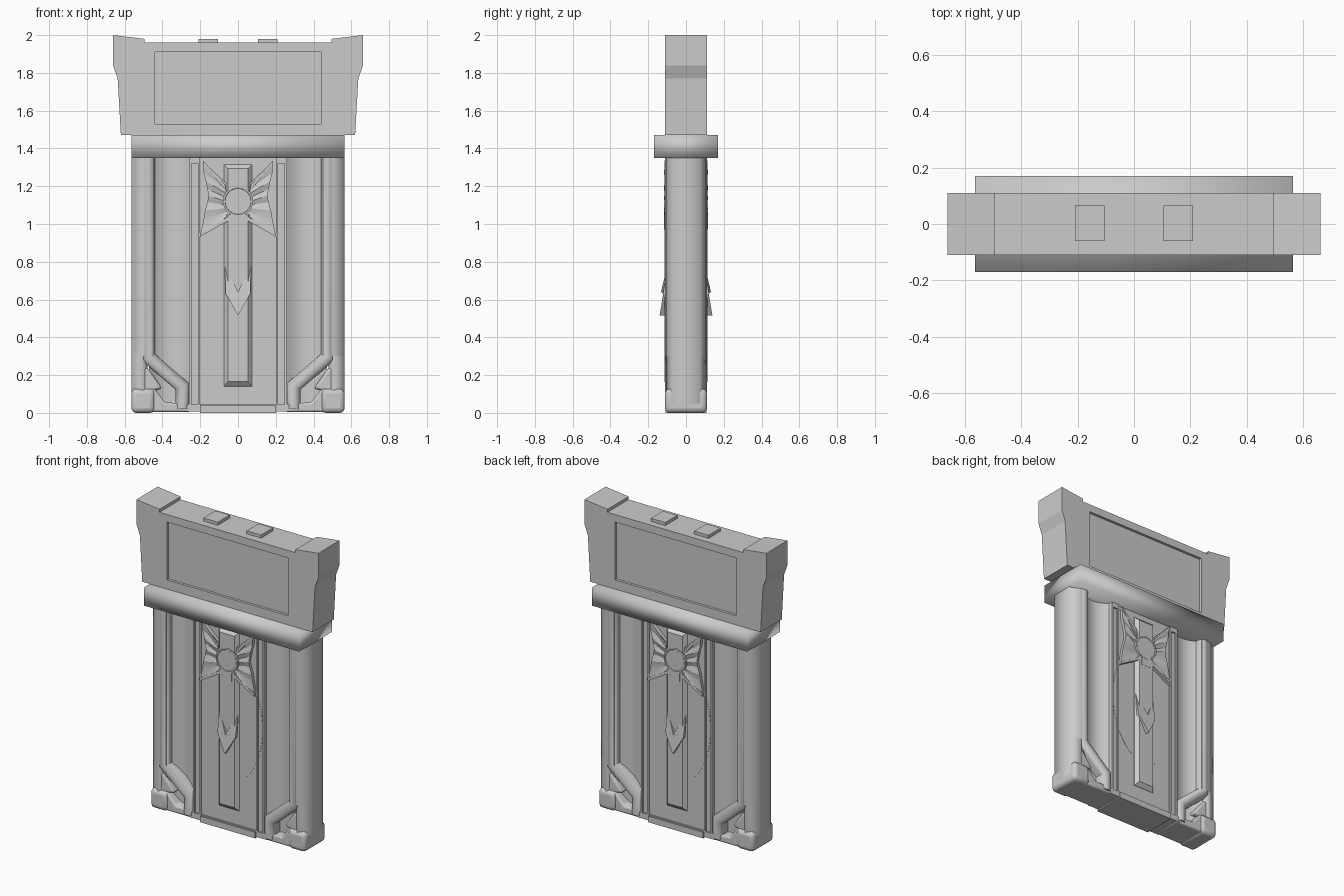
import bpy, bmesh
from math import sin, cos, pi
from mathutils import Vector

if "Cube" in bpy.data.objects:
    bpy.data.objects.remove(bpy.data.objects["Cube"])


def finish(name, bm, mirror="", smooth=0, bevel=0):
    """Turn a bmesh into an object, mirrored over the named axes."""
    me = bpy.data.meshes.new(name)
    bm.to_mesh(me)
    bm.free()
    ob = bpy.data.objects.new(name, me)
    bpy.context.collection.objects.link(ob)
    if bevel:
        m = ob.modifiers.new("bevel", 'BEVEL')
        m.width, m.segments, m.limit_method = bevel, 3, 'ANGLE'
    if mirror:
        m = ob.modifiers.new("mirror", 'MIRROR')
        m.use_axis = ("x" in mirror, "y" in mirror, False)
        m.use_mirror_merge = False
    if smooth:
        me.shade_smooth()
        me.set_sharp_from_angle(angle=smooth * pi / 180)
    return ob


def loft(name, rings, **kw):
    """Skin equal-length rings of 3D points and cap the ends."""
    bm = bmesh.new()
    vs = [[bm.verts.new(p) for p in r] for r in rings]
    n = len(vs[0])
    for a, b in zip(vs, vs[1:]):
        for i in range(n):
            j = (i + 1) % n
            bm.faces.new((a[i], a[j], b[j], b[i]))
    bm.faces.new(vs[0])
    bm.faces.new(vs[-1])
    bmesh.ops.recalc_face_normals(bm, faces=bm.faces[:])
    return finish(name, bm, **kw)


def prism(name, pts, y0, y1, **kw):
    return loft(name, [[(x, y, z) for x, z in pts] for y in (y0, y1)], **kw)


def column(name, pts, z0, z1, **kw):
    return loft(name, [[(x, y, z) for x, y in pts] for z in (z0, z1)], **kw)


def rect(x0, x1, z0, z1):
    return [(x0, z0), (x1, z0), (x1, z1), (x0, z1)]


# Head block with flared shoulders, and a shallow recessed panel on both faces
half = [(.62, 1.47), (.637, 1.77), (.662, 1.84), (.662, 2), (.495, 1.98), (.495, 1.96)]
head = prism("head_block", half + [(-x, z) for x, z in reversed(half)], -.11, .11)
cutter = prism("panel_cutter", rect(-.44, .44, 1.53, 1.91), -.2, -.093, mirror="y")
cutter.hide_render = True
cutter.hide_set(True)
m = head.modifiers.new("panels", 'BOOLEAN')
m.object, m.operation, m.solver = cutter, 'DIFFERENCE', 'EXACT'
prism("top_stud", rect(.105, .21, 1.955, 1.98), -.06, .065, mirror="x")

# Collar under the head
prism("collar", rect(-.565, .565, 1.35, 1.47), -.17, .17, smooth=100)

# Side frames with chamfered front and back edges
column("side_frame", [(.565, -.075), (.565, .075), (.505, .105), (.45, .105), (.45, -.105), (.505, -.105)],
       .3, 1.36, mirror="x", smooth=80)
column("side_frame_lower", [(.565, -.075), (.565, .075), (.505, .105), (.48, .08), (.48, -.08), (.505, -.105)],
       .05, .305, mirror="x", smooth=80)

# Scooped channels between side frame and middle
arc = [(.47, -.085), (.44, -.062), (.40, -.042), (.355, -.034), (.31, -.042), (.275, -.062), (.24, -.085)]
column("scooped_channel", arc + [(x, -y) for x, y in reversed(arc)], .03, 1.36, mirror="x", smooth=60)

# Raised tube that runs down the frame and kinks inward at the bottom
path = [Vector(p) for p in ((.475, 1.36), (.475, .295), (.295, .14), (.295, .02))]
section = [(.036 * s, y) for s, y in
           ((-1, -.02), (-1, -.08), (-.8, -.098), (-.4, -.109), (0, -.112),
            (.4, -.109), (.8, -.098), (1, -.08), (1, -.02))]
rings = []
for i, p in enumerate(path):
    b = (path[i + 1] - p).normalized() if i < 3 else (p - path[2]).normalized()
    a = (p - path[i - 1]).normalized() if i else b
    na, nb = Vector((-a.y, a.x)), Vector((-b.y, b.x))
    n = (na + nb) / (1 + na.dot(nb))
    rings.append([(p.x + n.x * o, y, p.y + n.y * o) for o, y in section])
loft("frame_tube", rings, mirror="xy", smooth=40)

# Corner feet, rounded, with an inward step
prism("corner_foot", rect(.44, .565, 0, .128), -.112, .112, mirror="x", smooth=60, bevel=.026)
prism("foot_wedge", [(.48, .005), (.48, .13), (.44, .125), (.385, .055), (.25, .05), (.25, .005)],
      -.1, .1, mirror="x", smooth=50, bevel=.012)
prism("corner_boss", [(.40, .13), (.51, .1), (.51, .24), (.48, .24)], -.092, .092,
      mirror="x", smooth=60, bevel=.02)

# Bottom bar and plate
prism("bottom_bar", rect(-.28, .28, .008, .045), -.1, .1)
prism("bottom_plate", rect(-.2, .2, 0, .04), -.108, .108)

# Middle slab with rails and an oval plate that swells over the rails
prism("middle_slab", rect(-.205, .205, .03, 1.36), -.09, .09)
prism("rail", rect(.19, .255, .03, 1.36), -.09, .09, mirror="x")
for x in (.207, .253):
    prism("rail_edge", rect(x - .006, x + .006, .045, 1.355), -.1, .1, mirror="x")
prism("rail_cap", rect(.205, .25, 1.32, 1.36), -.1, .1, mirror="x")
prism("oval_plate", [(.243 * cos(t * pi / 24), .72 + .4 * sin(t * pi / 24)) for t in range(48)],
      -.0915, .0915)


# Raised centre bars with sloping edges
def raised(name, x, z0, z1, top, bottom):
    outer, inner = rect(-x, x, z0, z1), rect(-x + .022, x - .022, z0 + bottom, z1 - top)
    loft(name, [[(u, y, z) for u, z in r] for r, y in
                ((outer, -.08), (outer, -.092), (inner, -.114))], mirror="y")


raised("long_bar", .075, .14, 1.05, 0, .025)
raised("top_bar", .075, 1.16, 1.315, .022, 0)

# Forked spike on the bar, standing out further at its tip, with a central ridge
spike = [(-.07, .79), (-.065, .63), (0, .515), (.065, .63), (.07, .79), (0, .64)]
loft("forked_spike", [[(x, -.09, z) for x, z in spike],
                      [(x, -min(.14, .11 + (.79 - z) * .15) + abs(x) * .2, z) for x, z in spike]],
     mirror="y")

# Pleated wings fanning out from the keyhole, alternating ridge and groove
rim = [(.185, 1.33), (.182, 1.27), (.17, 1.225), (.162, 1.185), (.155, 1.15),
       (.162, 1.115), (.175, 1.07), (.185, 1.01), (.2, .935)]
R = .078
bm = bmesh.new()
rows = []
for i, (xo, zo) in enumerate(rim):
    t = (65 - 15.5 * i) * pi / 180
    xi, zi = R * cos(t), 1.12 + R * sin(t)
    h = .117 if i % 2 == 0 else .1
    xm, zm = xi * .4 + xo * .6, zi * .4 + zo * .6
    rows.append([bm.verts.new(p) for p in ((xi, -.08, zi), (xi, -.103, zi), (xm, -h, zm),
                                           (xo, -.109, zo), (xo, -.08, zo))])
for a, b in zip(rows, rows[1:]):
    for k in range(5):
        j = (k + 1) % 5
        bm.faces.new((a[k], a[j], b[j], b[k]))
bm.faces.new(rows[0])
bm.faces.new(rows[-1])
bmesh.ops.recalc_face_normals(bm, faces=bm.faces[:])
finish("pleated_wing", bm, mirror="xy", smooth=20)

# Borders along the wing edges
for name, a, b in (("wing_hem", (.04, 1.035), (.2, .945)), ("wing_top", (.065, 1.19), (.185, 1.33))):
    loft(name, [[(a[0], y, a[1] - .012), (b[0], y, b[1] - .012), (b[0], y, b[1] + .006), (a[0], y, a[1] + .012)]
                for y in (-.08, -.114)], mirror="xy")

# Keyhole ring with sunken disc, and stem
circle = [(cos(t * pi / 16), sin(t * pi / 16)) for t in range(32)]
loft("keyhole_ring", [[(x * r, y, 1.12 + z * r) for x, z in circle] for r, y in
                      ((.08, -.08), (.08, -.117), (.07, -.117), (.068, -.115))], mirror="y")
prism("keyhole_stem", rect(-.035, .035, .99, 1.09), -.1152, .1152)
